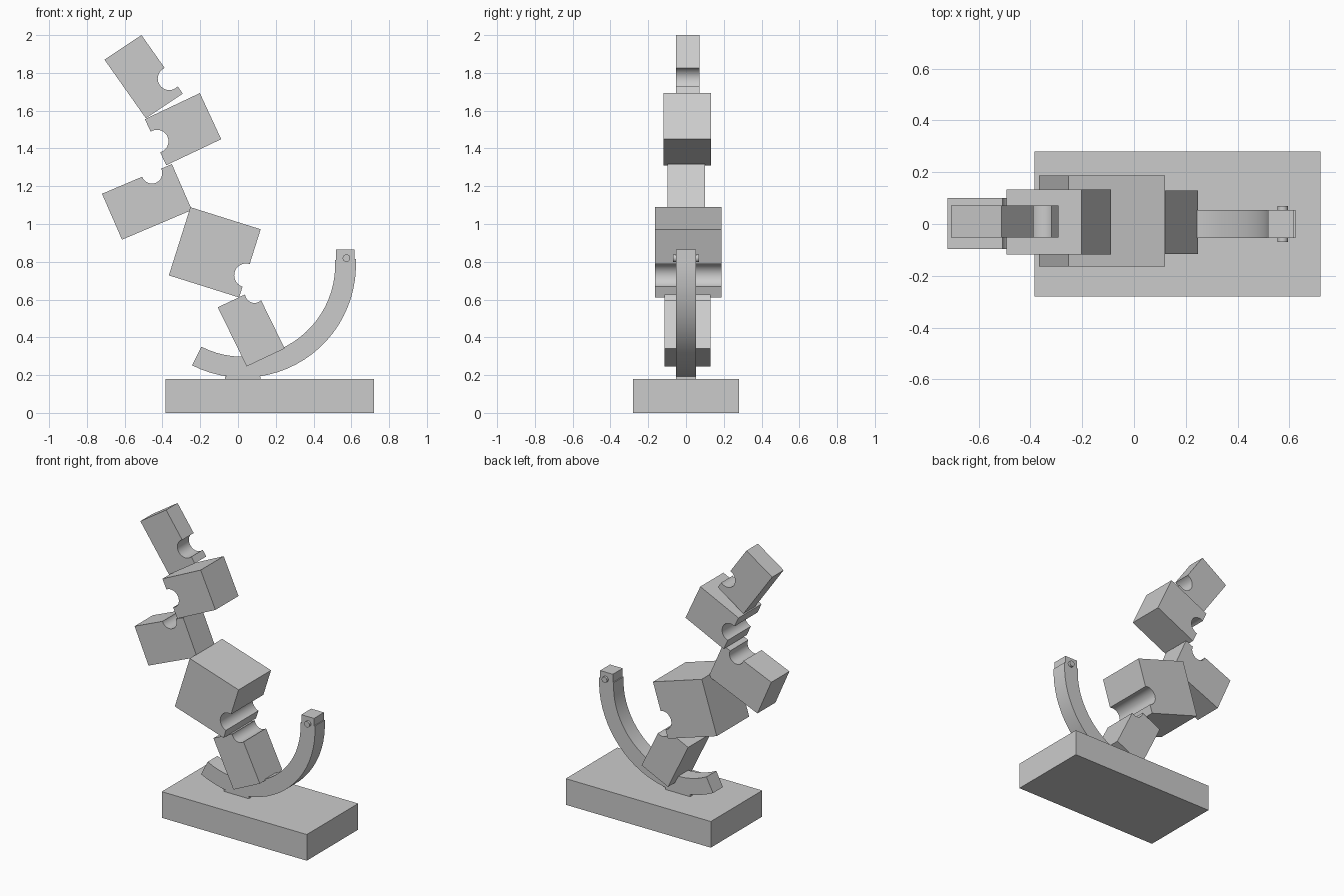
import bpy, bmesh
from math import cos, sin, radians, pi

if "Cube" in bpy.data.objects:
    bpy.data.objects.remove(bpy.data.objects["Cube"])


def prism(name, profile, y0, y1):
    """Extrude a closed (x, z) profile along y."""
    bm = bmesh.new()
    face = bm.faces.new([bm.verts.new((x, y0, z)) for x, z in profile])
    ext = bmesh.ops.extrude_face_region(bm, geom=[face])
    moved = [g for g in ext["geom"] if isinstance(g, bmesh.types.BMVert)]
    bmesh.ops.translate(bm, verts=moved, vec=(0, y1 - y0, 0))
    bmesh.ops.recalc_face_normals(bm, faces=bm.faces)
    mesh = bpy.data.meshes.new(name)
    bm.to_mesh(mesh)
    bm.free()
    obj = bpy.data.objects.new(name, mesh)
    bpy.context.collection.objects.link(obj)
    return obj


def box(name, x0, x1, y0, y1, z0, z1):
    return prism(name, [(x0, z0), (x1, z0), (x1, z1), (x0, z1)], y0, y1)


def rod(name, x, z, r, y0, y1, n=32):
    ring = [(x + r * cos(2 * pi * i / n), z + r * sin(2 * pi * i / n)) for i in range(n)]
    return prism(name, ring, y0, y1)


def smooth(obj):
    bpy.ops.object.select_all(action='DESELECT')
    obj.select_set(True)
    bpy.context.view_layer.objects.active = obj
    bpy.ops.object.shade_smooth_by_angle(angle=radians(30))


def notched_block(name, a, b, c, notch, y0, y1):
    """Tilted block with corners a, b, c (a is shared) and a round groove (x, z, r)."""
    d = (b[0] + c[0] - a[0], b[1] + c[1] - a[1])
    block = prism(name, [a, b, d, c], y0, y1)
    cutter = rod("cutter", *notch, y0 - 0.1, y1 + 0.1)
    cutter.hide_render = True
    mod = block.modifiers.new("groove", 'BOOLEAN')
    mod.operation, mod.solver, mod.object = 'DIFFERENCE', 'EXACT', cutter
    bpy.context.view_layer.objects.active = block
    bpy.ops.object.modifier_apply(modifier=mod.name)
    bpy.data.objects.remove(cutter)
    smooth(block)


# plinth and the small pad that carries the arc
box("base", -0.385, 0.72, -0.28, 0.28, 0, 0.18)
box("arc_pad", -0.07, 0.12, -0.054, 0.054, 0.17, 0.193)

# curved arm
cx, cz, r_out, r_in, n = 0.0275, 0.784, 0.597, 0.487, 24
angles = [radians(243 + (363 - 243) * i / n) for i in range(n + 1)]
outer = [(cx + r_out * cos(t), cz + r_out * sin(t)) for t in angles]
inner = [(cx + r_in * cos(t), cz + r_in * sin(t)) for t in reversed(angles)]
smooth(prism("curved_arm", outer + inner, -0.054, 0.054))
box("arm_cap", 0.52, 0.617, -0.054, 0.054, 0.78, 0.866)
smooth(rod("arm_pin", 0.574, 0.819, 0.02, -0.07, 0.07, 24))

# stack of tilted, grooved blocks, bottom to top
notched_block("block_1", (-0.107, 0.559), (0.094, 0.654), (0.046, 0.246),
              (0.088, 0.633, 0.051), -0.115, 0.13)
notched_block("block_2", (-0.252, 1.089), (0.12, 0.972), (-0.366, 0.728),
              (0.043, 0.728, 0.063), -0.165, 0.188)
notched_block("block_3", (-0.72, 1.16), (-0.35, 1.317), (-0.614, 0.917),
              (-0.456, 1.269, 0.055), -0.097, 0.1)
notched_block("block_4", (-0.493, 1.555), (-0.202, 1.693), (-0.38, 1.311),
              (-0.429, 1.438, 0.061), -0.118, 0.133)
notched_block("block_5", (-0.707, 1.87), (-0.511, 2.0), (-0.488, 1.56),
              (-0.364, 1.77, 0.061), -0.053, 0.072)
